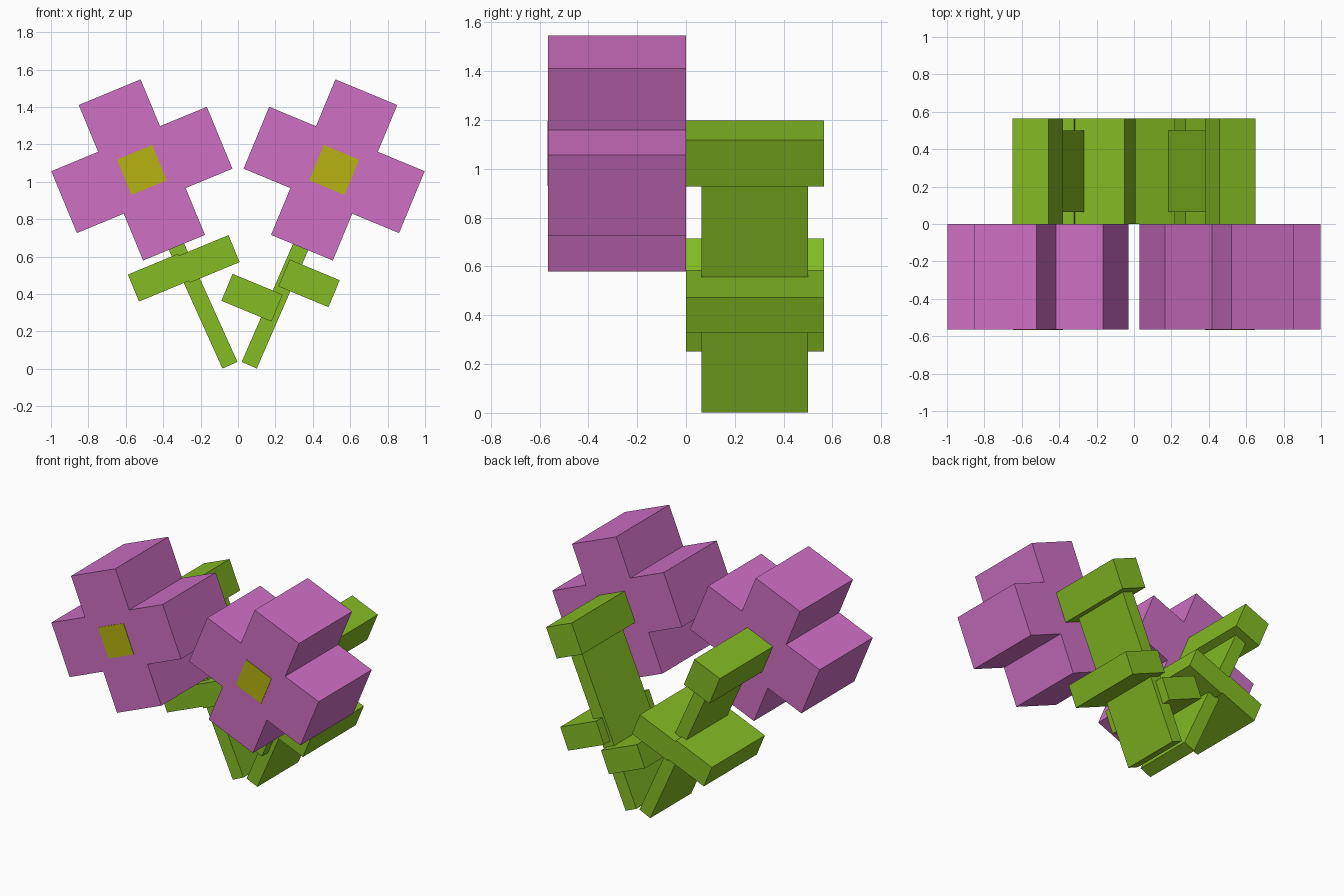
import bpy
import bmesh
from math import radians, atan2, hypot
from mathutils import Matrix, Vector

cube = bpy.data.objects.get("Cube")
if cube:
    bpy.data.objects.remove(cube, do_unlink=True)


def material(name, color):
    mat = bpy.data.materials.new(name)
    mat.use_nodes = True
    mat.diffuse_color = (*color, 1)
    mat.node_tree.nodes["Principled BSDF"].inputs["Base Color"].default_value = (*color, 1)
    return mat


pink = material("petal pink", (0.62, 0.16, 0.55))
green = material("leaf green", (0.23, 0.50, 0.017))
yellow = material("centre yellow", (0.46, 0.445, 0.005))


def prism(name, outline, center, tilt, y_front, y_back, mat):
    """Extrude an x-z outline along y, tilted in the x-z plane."""
    bm = bmesh.new()
    face = bm.faces.new([bm.verts.new((x, y_front, z)) for x, z in outline])
    ext = bmesh.ops.extrude_face_region(bm, geom=[face])
    moved = [g for g in ext["geom"] if isinstance(g, bmesh.types.BMVert)]
    bmesh.ops.translate(bm, verts=moved, vec=(0, y_back - y_front, 0))
    # a positive tilt raises the +x end
    bm.transform(Matrix.Rotation(-radians(tilt), 4, "Y"))
    bmesh.ops.recalc_face_normals(bm, faces=bm.faces)
    mesh = bpy.data.meshes.new(name)
    bm.to_mesh(mesh)
    bm.free()
    mesh.materials.append(mat)
    obj = bpy.data.objects.new(name, mesh)
    obj.location = (center[0], 0, center[1])
    bpy.context.collection.objects.link(obj)
    return obj


def rect(w, h):
    return [(-w / 2, -h / 2), (w / 2, -h / 2), (w / 2, h / 2), (-w / 2, h / 2)]


def cross(arm, half):
    """Plus-shaped outline made of four turned corners."""
    points = []
    for k in range(4):
        turn = Matrix.Rotation(k * radians(90), 2)
        points += [turn @ Vector(p) for p in ((arm, -half), (arm, half), (half, half))]
    return points


DEPTH = 0.565
TILT = 22.5

for side, foot_x, leaves in (
    ("right", -0.043, ((-0.425, 0.487), (-0.155, 0.587))),
    ("left", 0.06, ((0.075, 0.38), (0.38, 0.457))),
):
    s = 1 if side == "left" else -1
    tilt = -s * TILT
    head = (s * 0.514, 1.063)

    # blossom with its flat centre, and the block behind it
    prism(f"{side}_blossom", cross(0.45, 0.179), head, tilt, -DEPTH, 0, pink)
    prism(f"{side}_blossom_centre", rect(0.204, 0.204), head, tilt, -DEPTH - 0.003, -DEPTH + 0.002, yellow)
    prism(f"{side}_blossom_base", rect(0.206, 0.206), head, tilt, 0, DEPTH, green)

    # stem from the ground into the block
    foot = (foot_x, 0.019)
    dx, dz = head[0] - foot[0], head[1] - foot[1]
    middle = (foot[0] + dx / 2, foot[1] + dz / 2)
    lean = atan2(dx, dz) * 180 / radians(180)
    prism(f"{side}_stem", rect(0.088, hypot(dx, dz)), middle, -lean, 0.063, 0.5, green)

    # leaves on both sides of the stem
    for place, spot in zip(("outer", "inner") if s < 0 else ("inner", "outer"), leaves):
        prism(f"{side}_{place}_leaf", rect(0.29, 0.156), spot, tilt, 0, DEPTH, green)
